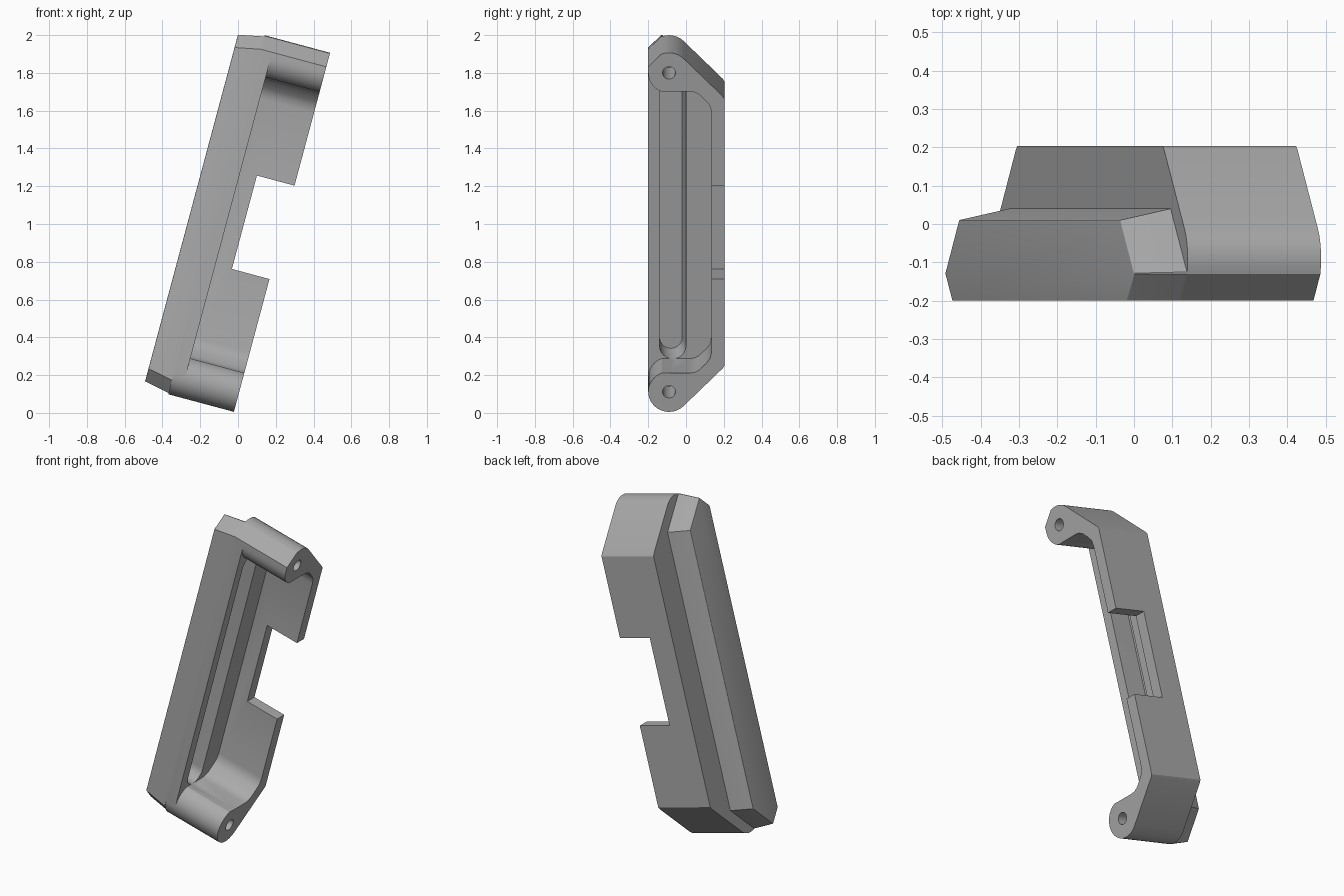
import bpy, bmesh, math

cube = bpy.data.objects.get("Cube")
if cube:
    bpy.data.objects.remove(cube, do_unlink=True)

TILT = math.radians(15)
EAR_Y, EAR_Z, EAR_R = -0.09, 0.874, 0.11

grey = bpy.data.materials.new("plain grey")
grey.use_nodes = True
GREY = (0.4, 0.4, 0.4, 1)
grey.diffuse_color = GREY
grey.node_tree.nodes["Principled BSDF"].inputs["Base Color"].default_value = GREY


def arc(cy, cz, r, start, end, n=10):
    """Points (y, z) on an arc, angles in degrees."""
    angles = [math.radians(start + (end - start) * i / n) for i in range(n + 1)]
    return [(cy + r * math.cos(a), cz + r * math.sin(a)) for a in angles]


def loft(name, sections, bevel=0):
    """Solid skinned through (x, outline) sections, tilted into place."""
    bm = bmesh.new()
    rings = [[bm.verts.new((x, y, z)) for y, z in pts] for x, pts in sections]
    n = len(rings[0])
    for a, b in zip(rings, rings[1:]):
        for i in range(n):
            j = (i + 1) % n
            bm.faces.new((a[i], a[j], b[j], b[i]))
    cap = bm.faces.new(rings[0])
    bm.faces.new(rings[-1])
    bmesh.ops.recalc_face_normals(bm, faces=bm.faces)
    if bevel:
        bmesh.ops.bevel(bm, geom=list(cap.edges), offset=bevel, segments=4,
                        profile=0.5, affect='EDGES', clamp_overlap=True)
    mesh = bpy.data.meshes.new(name)
    bm.to_mesh(mesh)
    bm.free()
    mesh.materials.append(grey)
    ob = bpy.data.objects.new(name, mesh)
    ob.rotation_euler.y = TILT
    ob.location = (0.005, 0, 1.017)
    bpy.context.collection.objects.link(ob)
    return ob


def prism(name, x0, x1, pts):
    return loft(name, [(x0, pts), (x1, pts)])


def flip(pts):
    """Mirror top to bottom, keeping the path continuous."""
    return [(y, -z) for y, z in reversed(pts)]


def cut(ob, cutters):
    for c in cutters:
        m = ob.modifiers.new(c.name, 'BOOLEAN')
        m.operation, m.solver, m.object = 'DIFFERENCE', 'EXACT', c


# Bracket body: flat facet at the top front, round ear at the bottom
slope_end = arc(EAR_Y, EAR_Z, EAR_R, 111, 45, 6)
back_corner = [(0.194, 0.746), (0.203, 0.732)]
top = [(-0.2, 0.907), (-0.13, 0.977)] + slope_end[1:] + back_corner
bottom = flip(arc(EAR_Y, EAR_Z, EAR_R, 180, 45, 16) + back_corner)
bracket = prism("bracket", -0.124, 0.236, top + bottom)

# Space between the two arms, in front of the back plate
inner = [(-0.4, EAR_Z)] + arc(EAR_Y, EAR_Z, EAR_R, 180, 250, 8)
inner += [(-0.08, 0.772), (0.02, 0.772), (0.045, 0.768), (0.07, 0.755),
          (0.11, 0.715), (0.128, 0.69), (0.135, 0.655)]
arm_gap = prism("arm_gap_cutter", -0.06, 0.4, inner + flip(inner))

# Notch in the free edge of the back plate
notch = prism("notch_cutter", 0.03, 0.4,
              [(0.0, 0.256), (0.4, 0.256), (0.4, -0.256), (0.0, -0.256)])

# Pin holes in the ears
holes = [prism("pin_hole_cutter", 0.0, 0.4, arc(EAR_Y, s * EAR_Z, 0.034, 0, 345, 23))
         for s in (1, -1)]


# Long rounded pocket with drafted walls
def slot(y0, y1, z_end):
    r = (y1 - y0) / 2
    half = arc(y0 + r, z_end - r, r, 180, 0, 12)
    return half + flip(half)


pocket = loft("pocket_cutter", [(-0.19, slot(-0.14, -0.02, 0.75)),
                                (-0.04, slot(-0.14, 0.003, 0.776))])


# Tapered grip along the outer side
def grip_outline(back, end, slope):
    half = [(-0.2, end - 0.07), (-0.13, end), (slope - end, end),
            (back, slope - back)]
    return half + flip(half)


grip = loft("grip", [(-0.26, grip_outline(0.01, 0.95, 0.822)),
                     (-0.124, grip_outline(0.04, 0.977, 0.852))], bevel=0.026)

cut(bracket, [arm_gap, notch, pocket] + holes)
cut(grip, [pocket])

# Bake the cuts, then shade smooth with sharp edges kept
for ob in (bracket, grip):
    bpy.ops.object.select_all(action='DESELECT')
    ob.select_set(True)
    bpy.context.view_layer.objects.active = ob
    for m in list(ob.modifiers):
        bpy.ops.object.modifier_apply(modifier=m.name)
    bpy.ops.object.shade_smooth_by_angle(angle=math.radians(25))
for helper in [arm_gap, notch, pocket] + holes:
    bpy.data.objects.remove(helper, do_unlink=True)
